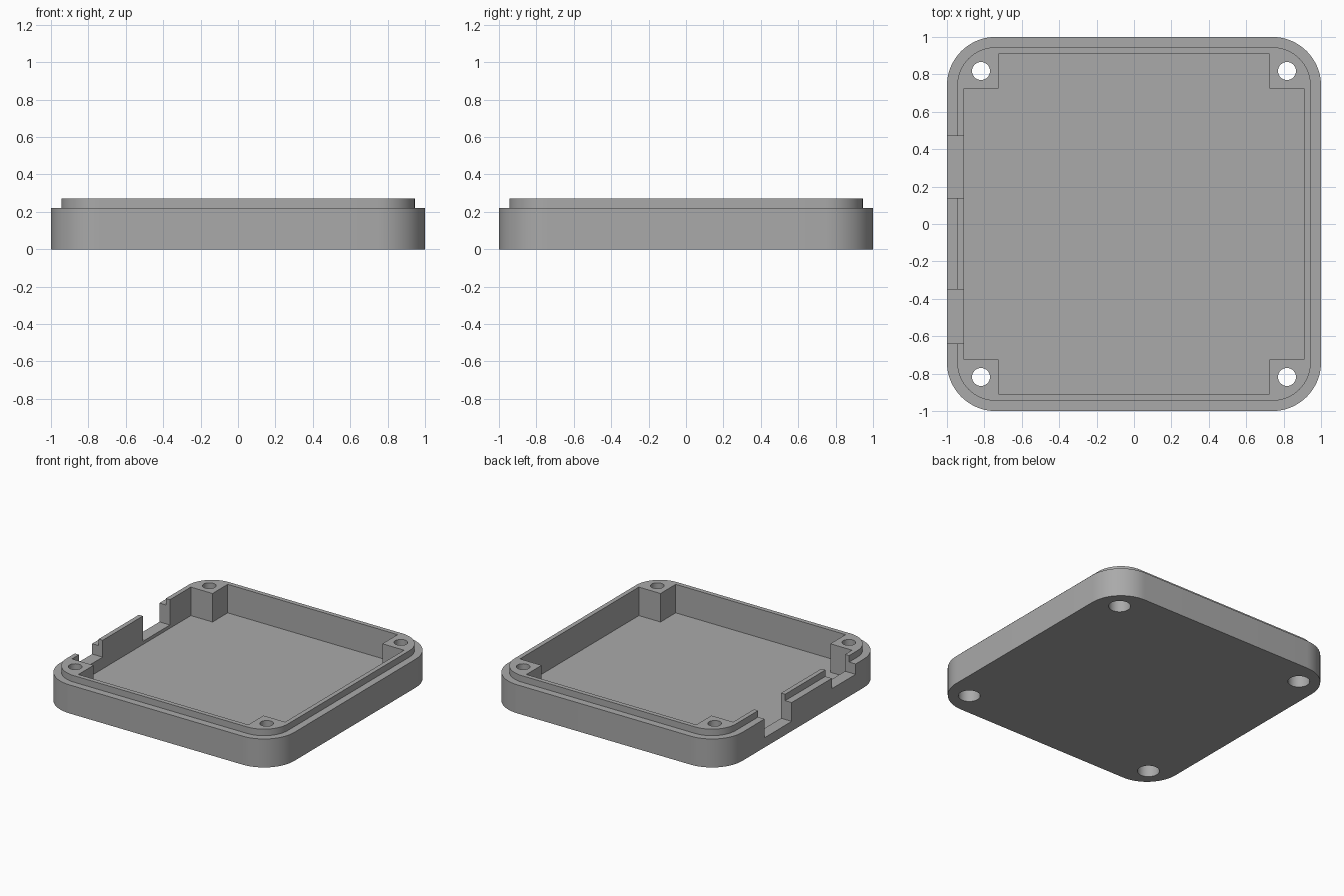
import bpy, bmesh, math

if "Cube" in bpy.data.objects:
    bpy.data.objects.remove(bpy.data.objects["Cube"], do_unlink=True)

grey = bpy.data.materials.new("matte grey")
grey.use_nodes = True
colour = (0.4, 0.4, 0.4, 1)
grey.diffuse_color = colour
grey.node_tree.nodes["Principled BSDF"].inputs["Base Color"].default_value = colour


def rounded_square(half, radius, steps=16):
    """Outline points of a square with round corners."""
    c = half - radius
    pts = []
    for q, (sx, sy) in enumerate([(1, 1), (-1, 1), (-1, -1), (1, -1)]):
        for i in range(steps + 1):
            a = math.pi / 2 * (q + i / steps)
            pts.append((sx * c + radius * math.cos(a), sy * c + radius * math.sin(a)))
    return pts


def circle(x, y, r, n=32):
    return [(x + r * math.cos(2 * math.pi * i / n), y + r * math.sin(2 * math.pi * i / n))
            for i in range(n)]


def box(x0, x1, y0, y1):
    return [(x0, y0), (x1, y0), (x1, y1), (x0, y1)]


def stack(name, layers):
    """Solid skinned through matching outlines, given as (outline, z)."""
    bm = bmesh.new()
    rings = [[bm.verts.new((x, y, z)) for x, y in pts] for pts, z in layers]
    n = len(rings[0])
    for low, high in zip(rings, rings[1:]):
        for i in range(n):
            j = (i + 1) % n
            bm.faces.new((low[i], low[j], high[j], high[i]))
    bm.faces.new(rings[0][::-1])
    bm.faces.new(rings[-1])
    mesh = bpy.data.meshes.new(name)
    bm.to_mesh(mesh)
    bm.free()
    obj = bpy.data.objects.new(name, mesh)
    bpy.context.collection.objects.link(obj)
    mesh.materials.append(grey)
    return obj


# Rounded tray with a stepped lip
OUTER, LIP, RIM, TOP, FLOOR = 1.0, 0.945, 0.22, 0.27, 0.05
outer, lip = rounded_square(OUTER, 0.26), rounded_square(LIP, 0.205)
tray = stack("enclosure_tray", [(outer, 0), (outer, RIM), (lip, RIM), (lip, TOP)])

# Cavity that leaves a square post in each corner
w, p = 0.91, 0.725
cavity = [(w, -p), (w, p), (p, p), (p, w), (-p, w), (-p, p),
          (-w, p), (-w, -p), (-p, -p), (-p, -w), (p, -w), (p, -p)]
cutters = [stack("cavity_cutter", [(cavity, FLOOR), (cavity, 1)])]

# Two notches in the right wall
for y0, y1, z in [(0.14, 0.47, 0.075), (-0.64, -0.35, 0.14)]:
    notch = box(-1.1, -0.88, y0, y1)
    cutters.append(stack("notch_cutter", [(notch, z), (notch, 1)]))

# Screw holes with a wider recess underneath
for sx in (-1, 1):
    for sy in (-1, 1):
        head = circle(sx * 0.818, sy * 0.818, 0.077)
        shaft = circle(sx * 0.818, sy * 0.818, 0.048)
        cutters.append(stack("screw_cutter",
                             [(head, -0.1), (head, 0.1), (shaft, 0.1), (shaft, 1)]))

for cutter in cutters:
    mod = tray.modifiers.new("cut", "BOOLEAN")
    mod.operation = "DIFFERENCE"
    mod.solver = "EXACT"
    mod.object = cutter

bpy.ops.object.select_all(action="DESELECT")
bpy.context.view_layer.objects.active = tray
tray.select_set(True)
for mod in list(tray.modifiers):
    bpy.ops.object.modifier_apply(modifier=mod.name)
for cutter in cutters:
    bpy.data.objects.remove(cutter, do_unlink=True)
bpy.ops.object.shade_smooth_by_angle(angle=math.radians(30))
